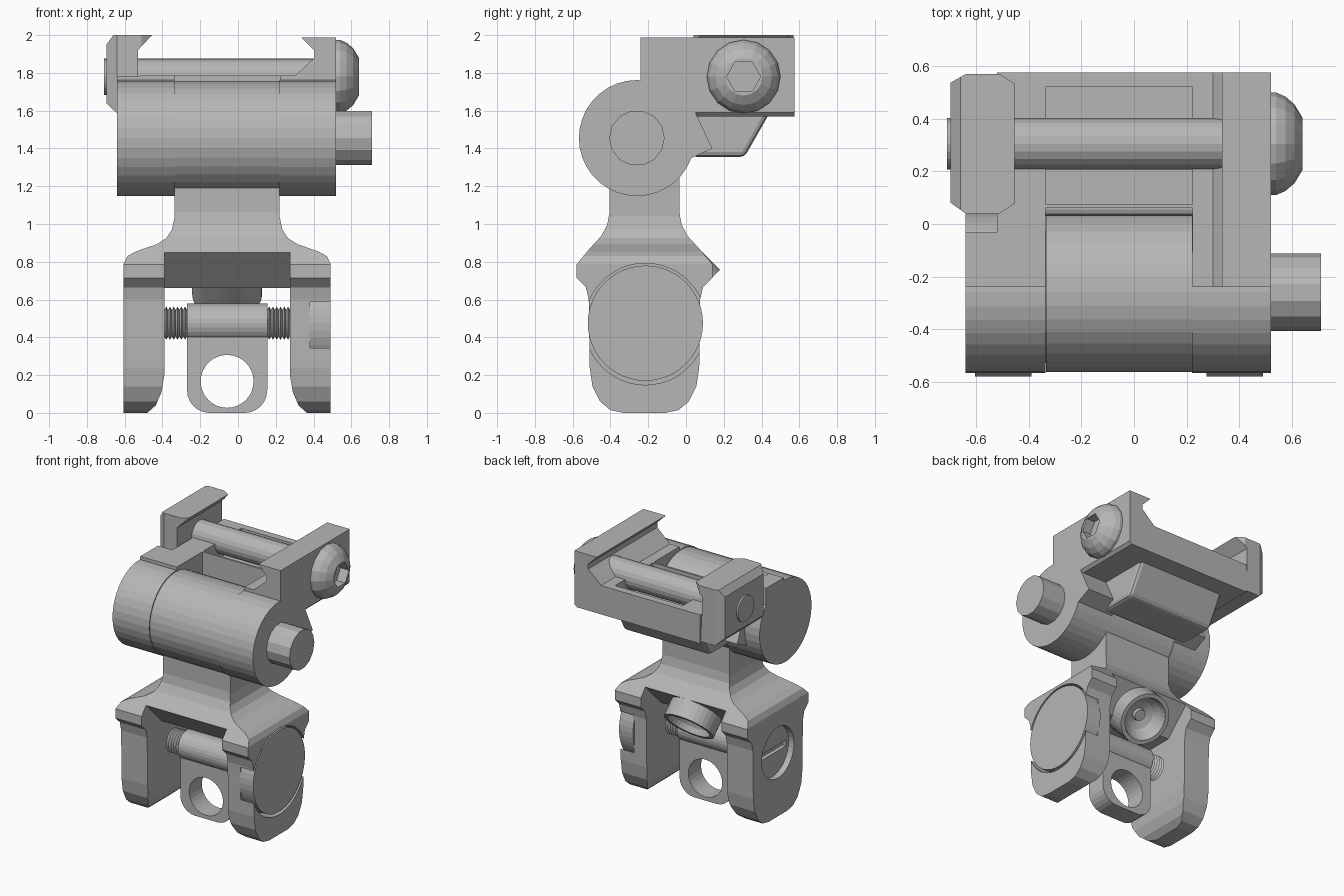
import bpy, bmesh, math
from mathutils import Vector, Matrix

cube = bpy.data.objects.get("Cube")
if cube:
    bpy.data.objects.remove(cube, do_unlink=True)

metal = bpy.data.materials.new("grey metal")
metal.use_nodes = True
GREY = (0.47, 0.47, 0.47, 1)
metal.diffuse_color = GREY
metal.node_tree.nodes["Principled BSDF"].inputs["Base Color"].default_value = GREY

MID = -0.0575            # symmetry plane of the yoke
PIVOT = (-0.26, 1.455)   # hinge axis (y, z)
BOLT = (0.305, 1.78)     # clamp bolt axis
SCREW = (-0.22, 0.475)   # lower screw axis


def finish(bm, name):
    bmesh.ops.recalc_face_normals(bm, faces=bm.faces)
    mesh = bpy.data.meshes.new(name)
    bm.to_mesh(mesh)
    bm.free()
    mesh.materials.append(metal)
    ob = bpy.data.objects.new(name, mesh)
    bpy.context.scene.collection.objects.link(ob)
    return ob


def prism(name, axis, pts, a, b):
    """Extrude a 2D outline along an axis from a to b."""
    place = {"x": lambda p, t: (t, p[0], p[1]),
             "y": lambda p, t: (p[0], t, p[1]),
             "z": lambda p, t: (p[0], p[1], t)}[axis]
    bm = bmesh.new()
    lo = [bm.verts.new(place(p, a)) for p in pts]
    hi = [bm.verts.new(place(p, b)) for p in pts]
    bm.faces.new(lo)
    bm.faces.new(hi)
    n = len(pts)
    for i in range(n):
        j = (i + 1) % n
        bm.faces.new((lo[i], lo[j], hi[j], hi[i]))
    return finish(bm, name)


def box(name, x, y, z):
    return prism(name, "z", [(x[0], y[0]), (x[1], y[0]), (x[1], y[1]), (x[0], y[1])], *z)


def lathe(name, profile, centre=(0, 0), sides=32, matrix=None):
    """Revolve (x, radius) pairs about an axis parallel to x."""
    bm = bmesh.new()
    rings = []
    for x, r in profile:
        rings.append([bm.verts.new((x, centre[0] + r * math.cos(math.tau * i / sides),
                                    centre[1] + r * math.sin(math.tau * i / sides)))
                      for i in range(sides)])
    for p, q in zip(rings, rings[1:]):
        for i in range(sides):
            j = (i + 1) % sides
            bm.faces.new((p[i], p[j], q[j], q[i]))
    bm.faces.new(rings[0])
    bm.faces.new(rings[-1])
    if matrix:
        bm.transform(matrix)
    return finish(bm, name)


def rod(name, a, b, r, centre, sides=32):
    return lathe(name, [(a, r), (b, r)], centre, sides)


def combine(ob, other, operation="DIFFERENCE"):
    """Apply a boolean and discard the helper."""
    mod = ob.modifiers.new("cut", "BOOLEAN")
    mod.operation, mod.object, mod.solver = operation, other, "EXACT"
    graph = bpy.context.evaluated_depsgraph_get()
    ob.data = bpy.data.meshes.new_from_object(ob.evaluated_get(graph))
    ob.modifiers.clear()
    bpy.data.objects.remove(other, do_unlink=True)


def mirrored(pts, centre):
    """Close a half outline by reflecting it about a vertical line."""
    return pts + [(2 * centre - u, v) for u, v in reversed(pts)]


# Yoke: front outline intersected with side outline
front = [(-0.335, 1.3), (-0.335, 1.04), (-0.35, 0.97), (-0.38, 0.925), (-0.43, 0.893),
         (-0.54, 0.855), (-0.585, 0.83), (-0.605, 0.79), (-0.605, 0), (-0.48, 0),
         (-0.435, 0.04), (-0.405, 0.11), (-0.39, 0.2), (-0.39, 0.66)]
half = [(0.185, 1.3), (0.185, 1.06), (0.197, 0.995), (0.23, 0.935), (0.29, 0.87),
        (0.36, 0.785), (0.36, 0.715), (0.31, 0.665), (0.295, 0.6), (0.29, 0.24),
        (0.275, 0.14), (0.235, 0.06), (0.18, 0.015), (0.11, 0)]
yoke = prism("yoke", "y", mirrored(front, MID), -0.8, 0.4)
side = [(SCREW[0] + u, v) for u, v in half]
combine(yoke, prism("side_outline", "x", mirrored(side, SCREW[0]), -0.8, 0.8), "INTERSECT")
for s in (-1, 1):  # sloped underside of the bridge
    wedge = [(SCREW[0] + s * u, v) for u, v in ((0.10, 0.64), (0.5, 0.64), (0.5, 1.04))]
    combine(yoke, prism("wedge", "x", wedge, -0.39, 0.275))
combine(yoke, rod("knob_seat", 0.38, 0.6, 0.322, (-0.215, 0.47), 48))
combine(yoke, rod("screw_recess", -0.7, -0.56, 0.19, SCREW))
y, z = SCREW
combine(yoke, box("slot", (-0.6, -0.53), (y - 0.16, y + 0.16), (z - 0.022, z + 0.022)))
rod("side_knob", 0.375, 0.49, 0.305, (-0.215, 0.475), 48)

# Lower cross screw with threaded ends and a hanging eye tab
for name, start in (("left_thread", 0.155), ("right_thread", -0.39)):
    step = 0.12 / 6
    teeth = [(start + step * i / 2, 0.088 if i % 2 else 0.07) for i in range(13)]
    lathe(name, teeth, SCREW, 20)
rod("screw_sleeve", -0.27, 0.155, 0.105, SCREW, 28)
corner = [(-0.27 + 0.12 * (1 - math.cos(t)), 0.12 * (1 - math.sin(t)))
          for t in [math.pi / 2 * i / 6 for i in range(7)]]
tab = prism("eye_tab", "y", mirrored([(-0.27, z)] + corner, MID), y - 0.075, y + 0.075)
hole = [(MID + 0.14 * math.cos(math.tau * i / 32), 0.167 + 0.14 * math.sin(math.tau * i / 32))
        for i in range(32)]
combine(tab, prism("eye", "y", hole, y - 0.3, y + 0.3))

# Tilted cup under the bridge
aim = Vector((0, 0.7, -0.7))
turn = Vector((1, 0, 0)).rotation_difference(aim).to_matrix().to_4x4()
lathe("tilted_cup", [(-0.24, 0.185), (0, 0.185), (0, 0.155), (-0.04, 0.14), (-0.08, 0.1),
                     (-0.1, 0.045), (-0.075, 0.04)],
      sides=32, matrix=Matrix.Translation((MID, 0.05, 0.627)) @ turn)

# Hinge knuckles and pin
rod("left_knuckle", 0.22, 0.52, 0.307, PIVOT, 36)
rod("middle_knuckle", -0.335, 0.22, 0.302, PIVOT, 36)
rod("right_knuckle", -0.64, -0.337, 0.307, PIVOT, 36)
rod("hinge_pin", 0.5, 0.71, 0.147, PIVOT, 14)

# Webs joining the outer knuckles to the rail base
web = [(-0.24, 1.45), (-0.1, 1.3), (0.03, 1.35), (0.14, 1.40), (0.05, 1.59), (-0.24, 1.59)]
prism("left_web", "x", web, 0.222, 0.52)
prism("right_web", "x", web, -0.52, -0.337)
box("right_shelf", (-0.64, -0.337), (-0.24, -0.03), (1.45, 1.784))

# Rail base with fixed jaw and central pocket
rail = [(-0.52, 1.57), (0.5, 1.57), (0.52, 1.59), (0.52, 1.987), (0.335, 1.987),
        (0.405, 1.917), (0.405, 1.88), (0.3, 1.785), (-0.52, 1.785)]
base = prism("rail_base", "y", rail, -0.24, 0.575)
combine(base, box("knuckle_gap", (-0.337, 0.222), (-0.5, 0.06), (1.4, 2.1)))
combine(base, box("pocket", (-0.337, 0.222), (0.075, 0.52), (1.66, 2.1)))

# Bevelled boss under the base
boss = prism("base_boss", "x", [(0.03, 1.6), (0.03, 1.355), (0.31, 1.355), (0.45, 1.6)],
             -0.42, 0.30)
bevel = boss.modifiers.new("bevel", "BEVEL")
bevel.width, bevel.segments = 0.025, 2

# Sliding clamp jaw, chamfered in front and top outline
jaw = prism("clamp_jaw", "y", [(-0.455, 2), (-0.66, 2), (-0.697, 1.95), (-0.697, 1.64),
                               (-0.64, 1.585), (-0.52, 1.585), (-0.53, 1.79), (-0.53, 1.92)],
            0, 0.7)
plan = [(-0.45, 0.53), (-0.51, 0.57), (-0.64, 0.57), (-0.71, 0.53),
        (-0.71, 0.09), (-0.64, 0.04), (-0.51, 0.04), (-0.45, 0.08)]
combine(jaw, prism("jaw_plan", "z", plan, 1.4, 2.2), "INTERSECT")

# Clamp bolt with domed socket head
rod("clamp_bolt", -0.71, 0.45, 0.097, BOLT, 20)
head = lathe("bolt_head", [(0.5, 0.195), (0.54, 0.195), (0.575, 0.18), (0.61, 0.15), (0.64, 0.1)],
             BOLT, 16)
combine(head, rod("socket", 0.57, 0.8, 0.09, BOLT, 6))
